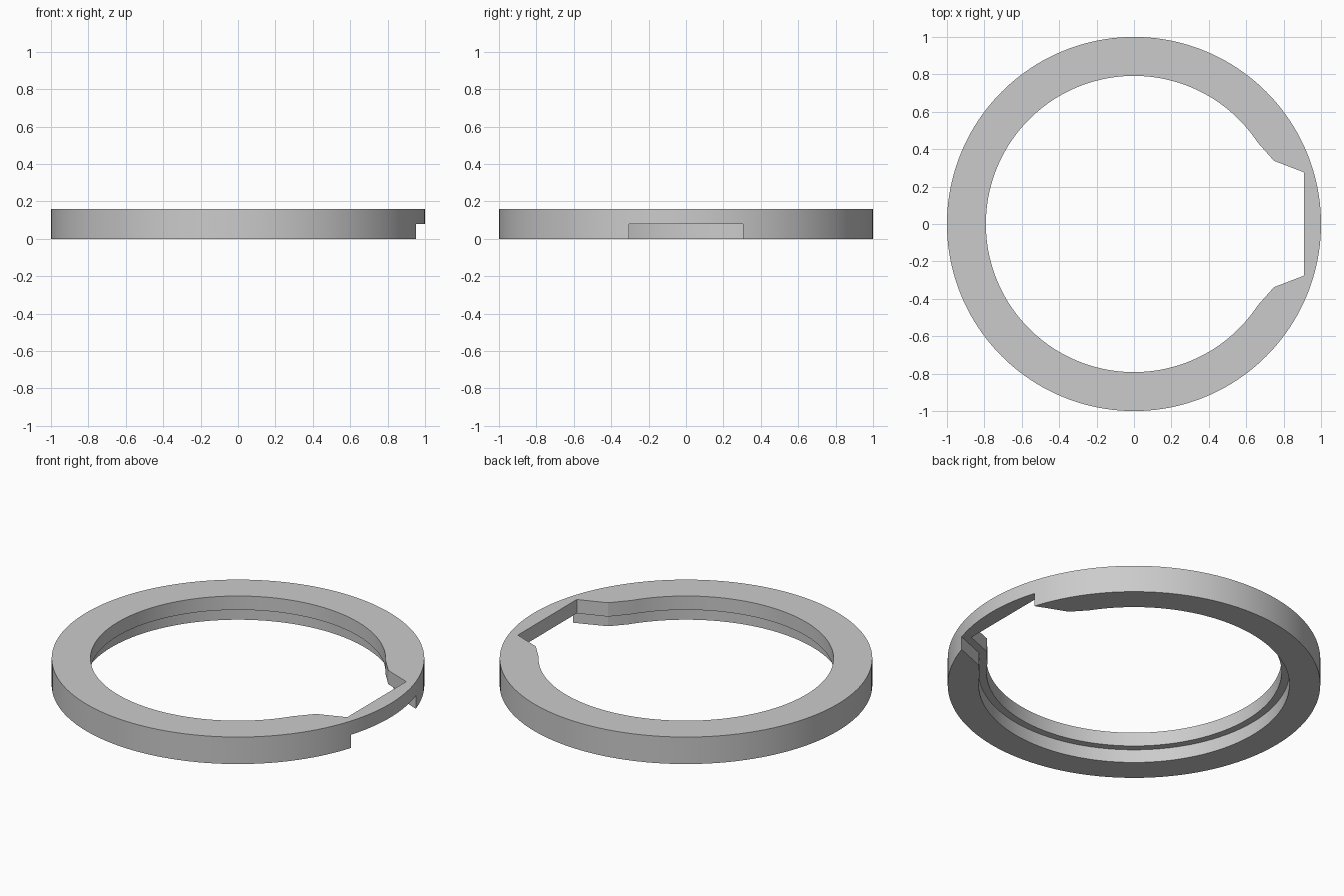
import bpy, bmesh
from math import cos, sin, atan2, pi

if "Cube" in bpy.data.objects:
    bpy.data.objects.remove(bpy.data.objects["Cube"], do_unlink=True)

HEIGHT, LEDGE = 0.16, 0.078

grey = bpy.data.materials.new("plain grey")
grey.use_nodes = True
colour = (0.6, 0.6, 0.6, 1)
grey.diffuse_color = colour
grey.node_tree.nodes["Principled BSDF"].inputs["Base Color"].default_value = colour


def prism(name, points, bottom, top):
    """Extrude a closed counter-clockwise outline between two heights."""
    bm = bmesh.new()
    base = bm.faces.new([bm.verts.new((x, y, bottom)) for x, y in points])
    side = bmesh.ops.extrude_face_region(bm, geom=[base])["geom"]
    moved = [v for v in side if isinstance(v, bmesh.types.BMVert)]
    bmesh.ops.translate(bm, vec=(0, 0, top - bottom), verts=moved)
    bmesh.ops.recalc_face_normals(bm, faces=bm.faces)
    mesh = bpy.data.meshes.new(name)
    bm.to_mesh(mesh)
    bm.free()
    mesh.materials.append(grey)
    obj = bpy.data.objects.new(name, mesh)
    bpy.context.collection.objects.link(obj)
    return obj


def arc(radius, start, end, steps):
    angles = [start + (end - start) * i / steps for i in range(steps + 1)]
    return [(radius * cos(a), radius * sin(a)) for a in angles]


def opening(radius, start, notch):
    """Round opening whose mirrored notch points lie on the +x side."""
    lower = [(x, -y) for x, y in reversed(notch)]
    return notch + arc(radius, start, 2 * pi - start, 120) + lower


# Solid disc that the openings are cut from
ring = prism("retaining_ring", arc(1, 0, 2 * pi, 160)[:-1], 0, HEIGHT)

# Through opening with its flat-backed notch
start = atan2(0.436, 0.663)
bore = prism("bore_cutter",
             opening(0.792, start, [(0.909, 0.276), (0.748, 0.338)]),
             -0.1, HEIGHT + 0.1)

# Wider lower recess, open through the outer wall at the notch
recess = prism("recess_cutter",
               opening(0.834, start, [(1.1, 0.244), (0.952, 0.304), (0.773, 0.375)]),
               -0.2, LEDGE)

bpy.context.view_layer.objects.active = ring
ring.select_set(True)
for cutter in (bore, recess):
    cutter.hide_render = True
    cut = ring.modifiers.new(cutter.name, "BOOLEAN")
    cut.operation = "DIFFERENCE"
    cut.solver = "EXACT"
    cut.object = cutter
    bpy.ops.object.modifier_apply(modifier=cut.name)
    bpy.data.objects.remove(cutter, do_unlink=True)

bpy.ops.object.shade_smooth_by_angle(angle=pi / 9)
